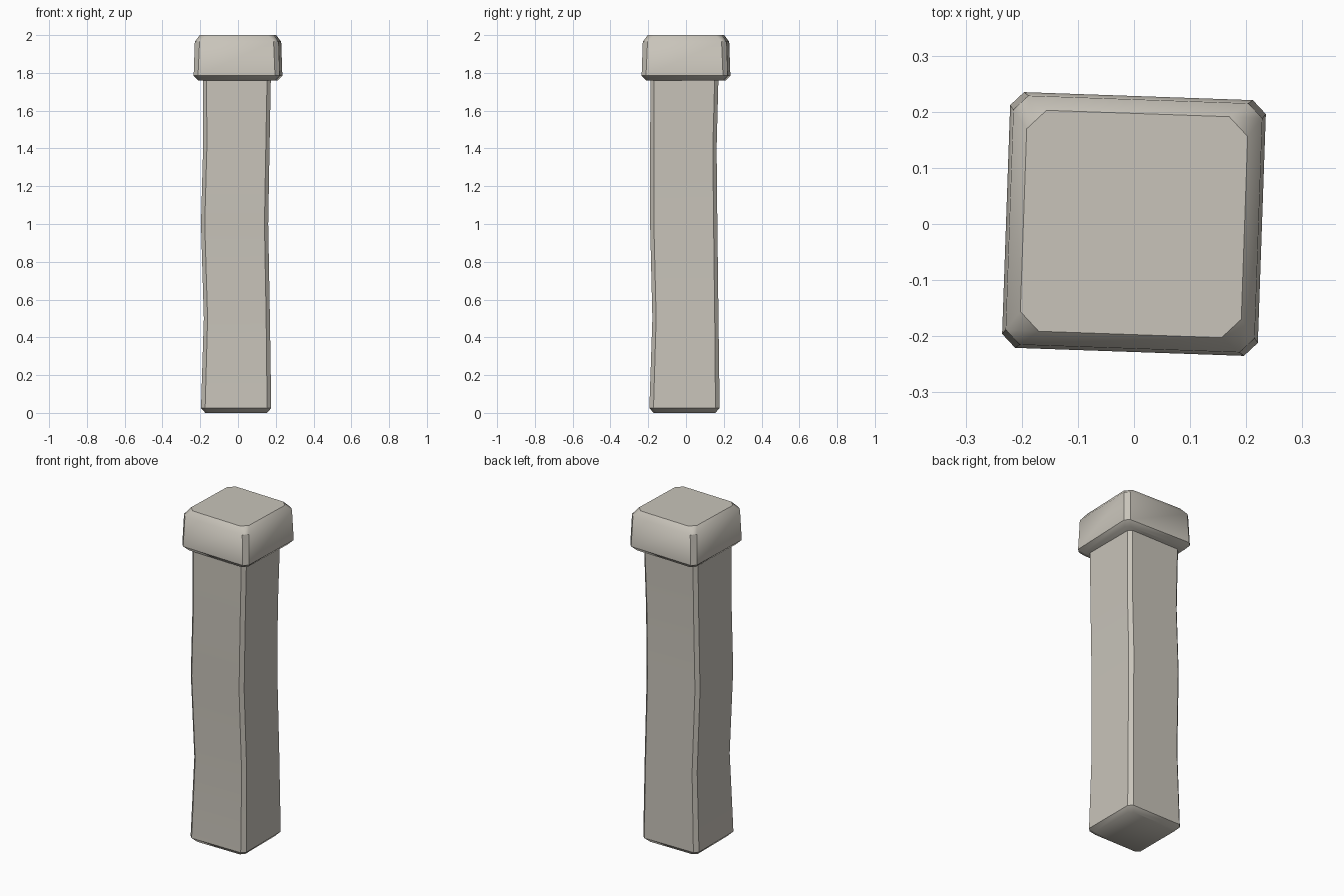
import bpy, bmesh, math

cube = bpy.data.objects.get("Cube")
if cube:
    bpy.data.objects.remove(cube, do_unlink=True)

# Pale stone
stone = bpy.data.materials.new("pale_stone")
stone.use_nodes = True
colour = (0.58, 0.55, 0.49, 1)
stone.diffuse_color = colour
stone.node_tree.nodes["Principled BSDF"].inputs["Base Color"].default_value = colour


def ring(bm, z, half, cut, cx=0, cy=0):
    """Square ring with cut corners."""
    a, b = half, half - cut
    corners = [(a, -b), (a, b), (b, a), (-b, a), (-a, b), (-a, -b), (-b, -a), (b, -a)]
    return [bm.verts.new((cx + x, cy + y, z)) for x, y in corners]


def loft(name, sections, turn=0):
    """Skin a stack of square rings and close both ends."""
    bm = bmesh.new()
    rings = [ring(bm, *s) for s in sections]
    for low, high in zip(rings, rings[1:]):
        for i in range(8):
            j = (i + 1) % 8
            bm.faces.new((low[i], low[j], high[j], high[i]))
    bm.faces.new(rings[0][::-1])
    bm.faces.new(rings[-1])
    bmesh.ops.recalc_face_normals(bm, faces=bm.faces)
    mesh = bpy.data.meshes.new(name)
    bm.to_mesh(mesh)
    bm.free()
    mesh.materials.append(stone)
    obj = bpy.data.objects.new(name, mesh)
    obj.rotation_euler.z = math.radians(turn)
    bpy.context.collection.objects.link(obj)
    bpy.ops.object.select_all(action='DESELECT')
    obj.select_set(True)
    bpy.context.view_layer.objects.active = obj
    bpy.ops.object.shade_smooth_by_angle(angle=math.radians(40))
    return obj


# Uneven shaft: height, half width, corner cut, centre x, centre y
loft("shaft", [
    (0, 0.163, 0.022, -0.010, -0.008),
    (0.025, 0.186, 0.022, -0.010, -0.008),
    (0.5, 0.175, 0.020, -0.006, -0.003),
    (1.0, 0.178, 0.020, -0.018, -0.012),
    (1.4, 0.176, 0.020, -0.009, -0.014),
    (1.78, 0.180, 0.020, -0.006, -0.008),
])

# Slightly turned cap block
loft("cap", [
    (1.76, 0.205, 0.024),
    (1.785, 0.228, 0.024),
    (1.965, 0.222, 0.026),
    (2.0, 0.197, 0.034),
], turn=-2)
